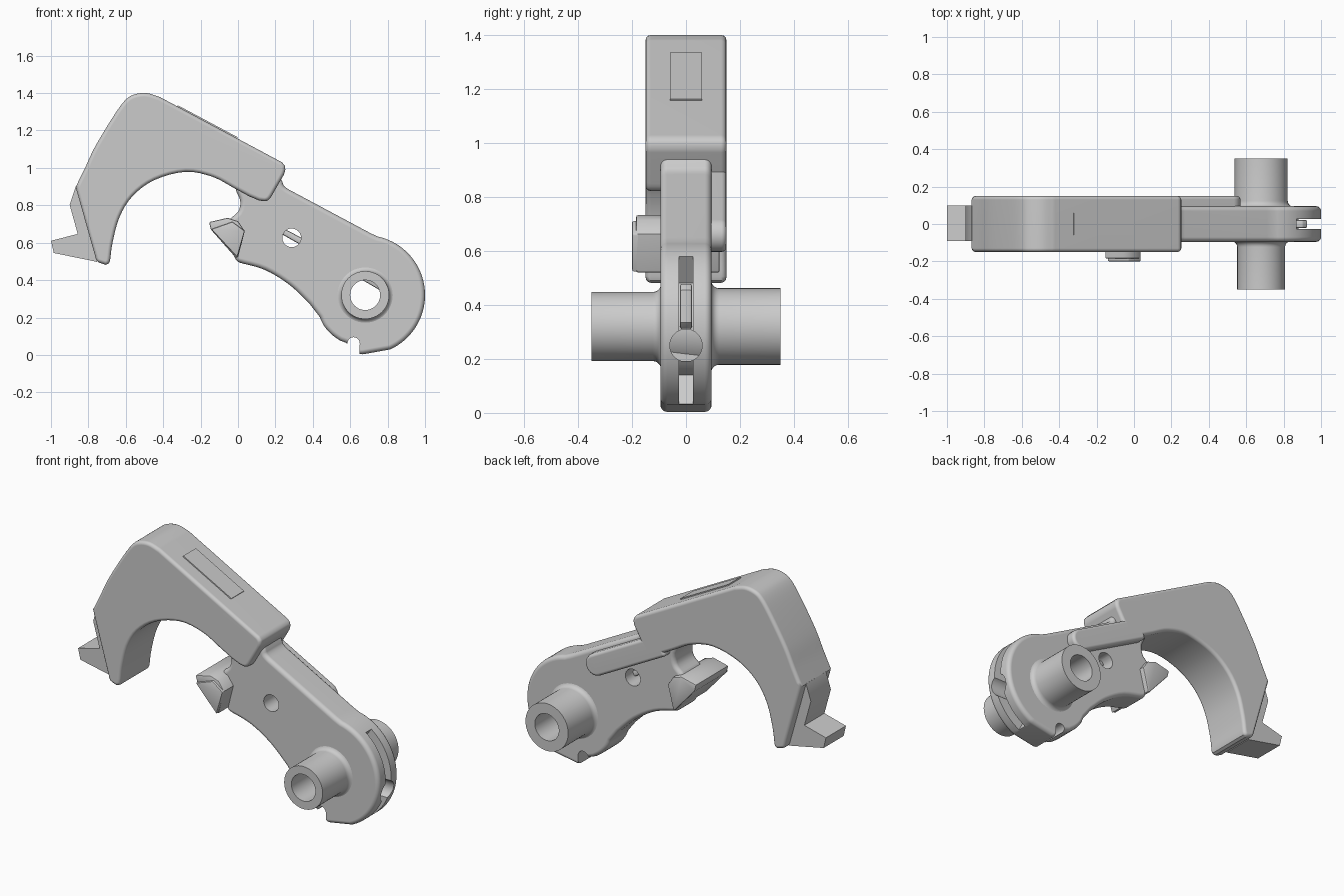
import bpy, bmesh
from math import cos, sin, pi, radians
from mathutils import Vector, Matrix

if "Cube" in bpy.data.objects:
    bpy.data.objects.remove(bpy.data.objects["Cube"])

HX, HZ = 0.68, 0.32   # pivot axis


def spline(pts, n=4):
    """Smooth curve through the given points."""
    p = [Vector(q) for q in pts]
    p = [2 * p[0] - p[1]] + p + [2 * p[-1] - p[-2]]
    out = []
    for a, b, c, d in zip(p, p[1:], p[2:], p[3:]):
        for i in range(n):
            t = i / n
            q = 0.5 * (2 * b + (c - a) * t + (2 * a - 5 * b + 4 * c - d) * t**2
                       + (3 * b - a - 3 * c + d) * t**3)
            out.append((q.x, q.y))
    return out + [tuple(pts[-1])]


def arc(cx, cz, r, a0, a1, n):
    return [(cx + r * cos(radians(a0 + (a1 - a0) * i / n)),
             cz + r * sin(radians(a0 + (a1 - a0) * i / n))) for i in range(n + 1)]


def finish(name, bm):
    bmesh.ops.recalc_face_normals(bm, faces=bm.faces)
    me = bpy.data.meshes.new(name)
    bm.to_mesh(me)
    bm.free()
    ob = bpy.data.objects.new(name, me)
    bpy.context.collection.objects.link(ob)
    return ob


def prism(name, pts, y0, y1, bevel=0, segs=3):
    """Side profile in x/z extruded along y, with rounded rim edges."""
    bm = bmesh.new()
    face = bm.faces.new([bm.verts.new((x, y0, z)) for x, z in pts])
    ext = bmesh.ops.extrude_face_region(bm, geom=[face])["geom"]
    bmesh.ops.translate(bm, vec=(0, y1 - y0, 0),
                        verts=[v for v in ext if isinstance(v, bmesh.types.BMVert)])
    ob = finish(name, bm)
    if bevel:
        m = ob.modifiers.new("round", "BEVEL")
        m.width, m.segments = bevel, segs
        m.limit_method, m.angle_limit = "ANGLE", radians(50)
        m.use_clamp_overlap = False
    return ob


def lathe(name, prof, n=48):
    """Closed (radius, y) loop revolved about the pivot axis."""
    bm = bmesh.new()
    rings = [[bm.verts.new((HX + r * cos(2 * pi * i / n), y, HZ + r * sin(2 * pi * i / n)))
              for r, y in prof] for i in range(n)]
    k = len(prof)
    for i in range(n):
        a, b = rings[i], rings[(i + 1) % n]
        for j in range(k):
            bm.faces.new((a[j], a[(j + 1) % k], b[(j + 1) % k], b[j]))
    return finish(name, bm)


def cut(ob, *cutters):
    for c in cutters:
        c.hide_render = True
        m = ob.modifiers.new("cut", "BOOLEAN")
        m.operation, m.solver, m.object = "DIFFERENCE", "EXACT", c


# Thick hook with concave underside
hook_pts = (spline([(-.868, .898), (-.82, .995), (-.766, 1.11), (-.67, 1.27), (-.605, 1.36),
                    (-.555, 1.392), (-.49, 1.4), (-.42, 1.38)])
            + [(.235, 1.03)] + spline([(.25, 1.012), (.253, .99), (.246, .965)], 2)
            + spline([(.18, .85), (.165, .83), (.143, .822), (.11, .827)], 2)
            + spline([(.06, .848), (-.018, .89), (-.135, .952), (-.28, .979), (-.445, .936),
                      (-.563, .85), (-.633, .738), (-.67, .604), (-.684, .505)])
            + [(-.69, .49), (-.707, .482), (-.755, .497)])
hook = prism("hook", hook_pts, -.15, .15, .02)

# Narrow tip block and low panel on the slope
tip = prism("hook_tip", [(-.868, .9), (-.9, .802), (-.857, .647), (-1, .61), (-.985, .545),
                         (-.755, .498), (-.72, .6), (-.8, .88)], -.09, .1)
panel = prism("top_panel", [(-.322, 1.335), (-.002, 1.164), (-.03, 1.12), (-.34, 1.28)], -.06, .06)

# Arm plate with rounded pivot end
arm_pts = ([(.02, .95), (.18, .97), (.225, .95)]
           + spline([(.238, .925), (.246, .903), (.272, .884)], 2) + [(.71, .65)]
           + arc(HX, HZ, .32, 78, -65, 36) + [(.65, 0), (.6, .05), (.575, .066)]
           + spline([(.545, .077), (.5, .11), (.46, .155), (.437, .203)], 3)
           + spline([(.383, .273), (.276, .374), (.143, .455), (-.007, .497)], 4)
           + [(-.035, .56), (-.05, .72)]
           + spline([(-.03, .738), (0, .765), (.012, .80), (.008, .84), (-.018, .888)], 2))
arm = prism("arm", arm_pts, -.095, .095, .025, 4)

# Rounded strip carrying the hook onto the back of the arm
d, nrm, mid = Vector((.882, -.471)), Vector((.471, .882)), Vector((.505, .66))
end = [tuple(mid + .064 * (cos(t) * d + sin(t) * nrm))
       for t in [pi / 2 - pi * i / 12 for i in range(13)]]
start = mid - .5 * d
strip = prism("back_strip", [tuple(start + .064 * nrm)] + end + [tuple(start - .064 * nrm)],
              .04, .15, .018)

# Tooth facing the hook mouth
blade = prism("tooth_blade", [(-.155, .71), (-.055, .733), (.0, .715), (.036, .663), (.0, .52),
                              (-.012, .52), (-.145, .67)], -.185, .125, .008, 2)
face = prism("tooth_face", [(-.143, .672), (-.03, .712), (.036, .663), (-.004, .522)],
             -.2, 0, .006, 2)

# Pivot tube, flared where it meets the arm
flare = [(.03 * (1 - sin(a)), .03 * (1 - cos(a))) for a in [pi / 2 * i / 5 for i in range(6)]]
front = [(.128 + f, -.093 - g) for f, g in flare][::-1]
back = [(.142 + f, .093 + g) for f, g in flare]
pivot = lathe("pivot_tube", [(.08, -.35), (.128, -.35)] + front + back + [(.142, .35), (.08, .35)])

# Inner cable link seen through the holes and rim slot
prism("inner_link", [(.2, .665), (.64, .415), (.76, .345), (.9, .31), (.925, .335), (.925, .455),
                     (.9, .48), (.72, .425), (.2, .70)], -.022, .022, .008, 2)

# Cutters: pivot bore, rim slot, cross hole, bottom notch, end hole
bore = prism("bore_cutter", arc(HX, HZ, .081, 0, 352.5, 47), -.5, .5)
slot = prism("slot_cutter", arc(HX, HZ, .4, 54, -64, 24) + arc(HX, HZ, .2, -64, 54, 24), -.026, .026)
pin_hole = prism("pin_hole_cutter", arc(.287, .626, .05, 0, 345, 23), -.5, .5)
notch = prism("notch_cutter", [(.65, -.05)] + arc(.618, .062, .033, 0, 180, 10) + [(.585, -.05)],
              -.5, .5)
bm = bmesh.new()
bmesh.ops.create_cone(bm, cap_ends=True, segments=32, radius1=.06, radius2=.06, depth=.3,
                      matrix=Matrix.Translation((.96, 0, .25)) @ Matrix.Rotation(pi / 2, 4, "Y"))
end_hole = finish("end_hole_cutter", bm)
cutters = [bore, slot, pin_hole, notch, end_hole]
cut(arm, *cutters)

# Apply modifiers, drop cutters, shade smooth
bpy.context.view_layer.update()
dg = bpy.context.evaluated_depsgraph_get()
parts = [o for o in bpy.data.objects if o not in cutters]
baked = [bpy.data.meshes.new_from_object(o.evaluated_get(dg)) for o in parts]
for o, me in zip(parts, baked):
    o.modifiers.clear()
    o.data = me
for c in cutters:
    bpy.data.objects.remove(c)
bpy.ops.object.select_all(action="DESELECT")
for o in parts:
    o.select_set(True)
bpy.context.view_layer.objects.active = arm
bpy.ops.object.shade_smooth_by_angle(angle=radians(35))
for o in (hook, arm, strip):
    m = o.modifiers.new("normals", "WEIGHTED_NORMAL")
    m.keep_sharp = True
